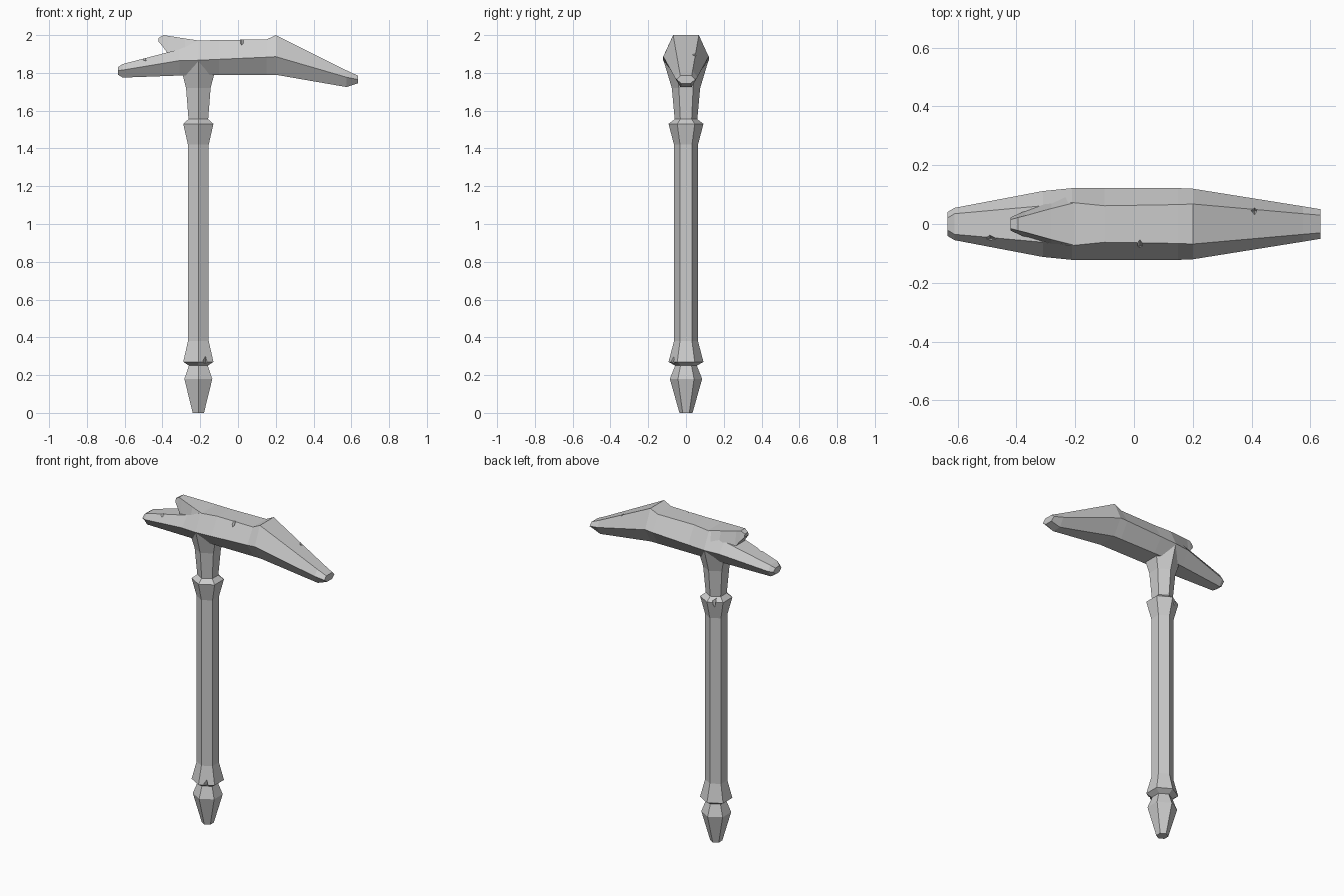
import bpy, bmesh, math
from mathutils import Vector

cube = bpy.data.objects.get("Cube")
if cube:
    bpy.data.objects.remove(cube, do_unlink=True)

grey = bpy.data.materials.new("plain grey")
grey.use_nodes = True
grey.diffuse_color = (0.6, 0.6, 0.6, 1)
grey.node_tree.nodes["Principled BSDF"].inputs["Base Color"].default_value = (0.6, 0.6, 0.6, 1)


def loft(name, rings):
    """Skin a list of equal-length rings and cap both ends."""
    bm = bmesh.new()
    loops = [[bm.verts.new(p) for p in ring] for ring in rings]
    for a, b in zip(loops, loops[1:]):
        for i in range(len(a)):
            j = (i + 1) % len(a)
            bm.faces.new((a[i], a[j], b[j], b[i]))
    bm.faces.new(loops[0])
    bm.faces.new(loops[-1])
    bmesh.ops.recalc_face_normals(bm, faces=bm.faces)
    mesh = bpy.data.meshes.new(name)
    bm.to_mesh(mesh)
    bm.free()
    mesh.materials.append(grey)
    obj = bpy.data.objects.new(name, mesh)
    bpy.context.collection.objects.link(obj)
    return obj


def combine(target, tool, operation):
    """Apply a boolean and drop the tool object."""
    tool.hide_render = True
    mod = target.modifiers.new("boolean", 'BOOLEAN')
    mod.operation, mod.object, mod.solver = operation, tool, 'EXACT'
    bpy.context.view_layer.objects.active = target
    bpy.ops.object.modifier_apply(modifier=mod.name)
    bpy.data.objects.remove(tool, do_unlink=True)


def chip(target, centre, size):
    """Cut a small wedge-shaped nick."""
    c = Vector(centre)
    sx, sy, sz = size
    square = [(-1, 0), (0, -1), (1, 0), (0, 1)]
    rings = [[c + Vector((x * sx * s, y * sy * s, z * sz)) for x, y in square]
             for z, s in ((-1, 0.05), (1, 1))]
    combine(target, loft("nick_cutter", rings), 'DIFFERENCE')


# Handle: six-sided turned profile of (height, distance to flat side)
AXIS_X = -0.21
profile = [(0, 0.03), (0.18, 0.074), (0.25, 0.05), (0.27, 0.08), (0.38, 0.055),
           (1.42, 0.055), (1.53, 0.08), (1.555, 0.052), (1.72, 0.065), (1.87, 0.104)]


def hexagon(z, flat):
    r = flat / math.cos(math.pi / 6)
    return [(AXIS_X + r * math.sin(k * math.pi / 3), r * math.cos(k * math.pi / 3), z)
            for k in range(6)]


handle = loft("handle", [hexagon(z, f) for z, f in profile])


# Head: six-sided sections of x, heights (top, middle, bottom), half widths
def section(x, top, mid, bot, yt, ym, yb):
    return [(x, -yt, top), (x, yt, top), (x, ym, mid), (x, yb, bot), (x, -yb, bot), (x, -ym, mid)]


head = loft("head", [section(*s) for s in (
    (-0.635, 1.83, 1.812, 1.79, 0.02, 0.04, 0.02),
    (-0.61, 1.847, 1.815, 1.775, 0.035, 0.055, 0.03),
    (-0.31, 1.925, 1.865, 1.786, 0.062, 0.112, 0.055),
    (-0.21, 1.97, 1.867, 1.79, 0.073, 0.122, 0.062),
    (-0.1, 1.975, 1.872, 1.79, 0.062, 0.122, 0.062),
    (0.15, 1.976, 1.883, 1.79, 0.066, 0.122, 0.062),
    (0.2, 2.0, 1.886, 1.79, 0.068, 0.12, 0.062),
    (0.575, 1.813, 1.777, 1.725, 0.035, 0.06, 0.03),
    (0.635, 1.785, 1.765, 1.745, 0.03, 0.05, 0.025))])

# Upper prong of the forked end
prong = loft("upper_prong", [
    [(x, -yt, top), (x, yt, top), (x, yb, bot), (x, -yb, bot)] for x, top, bot, yt, yb in (
        (-0.42, 1.985, 1.965, 0.015, 0.022),
        (-0.395, 2.0, 1.935, 0.022, 0.034),
        (-0.37, 1.996, 1.9, 0.028, 0.044),
        (-0.28, 1.982, 1.88, 0.053, 0.085),
        (-0.2, 1.97, 1.87, 0.073, 0.118))])
combine(head, prong, 'UNION')

# Nicks along the worn edges
chip(head, (0.02, -0.075, 1.965), (0.022, 0.03, 0.025))
chip(head, (0.41, 0.045, 1.895), (0.018, 0.025, 0.025))
chip(head, (-0.49, -0.05, 1.88), (0.04, 0.025, 0.025))
chip(handle, (-0.172, -0.075, 0.3), (0.015, 0.025, -0.035))
chip(handle, (-0.245, 0.07, 1.52), (0.015, 0.025, 0.04))
